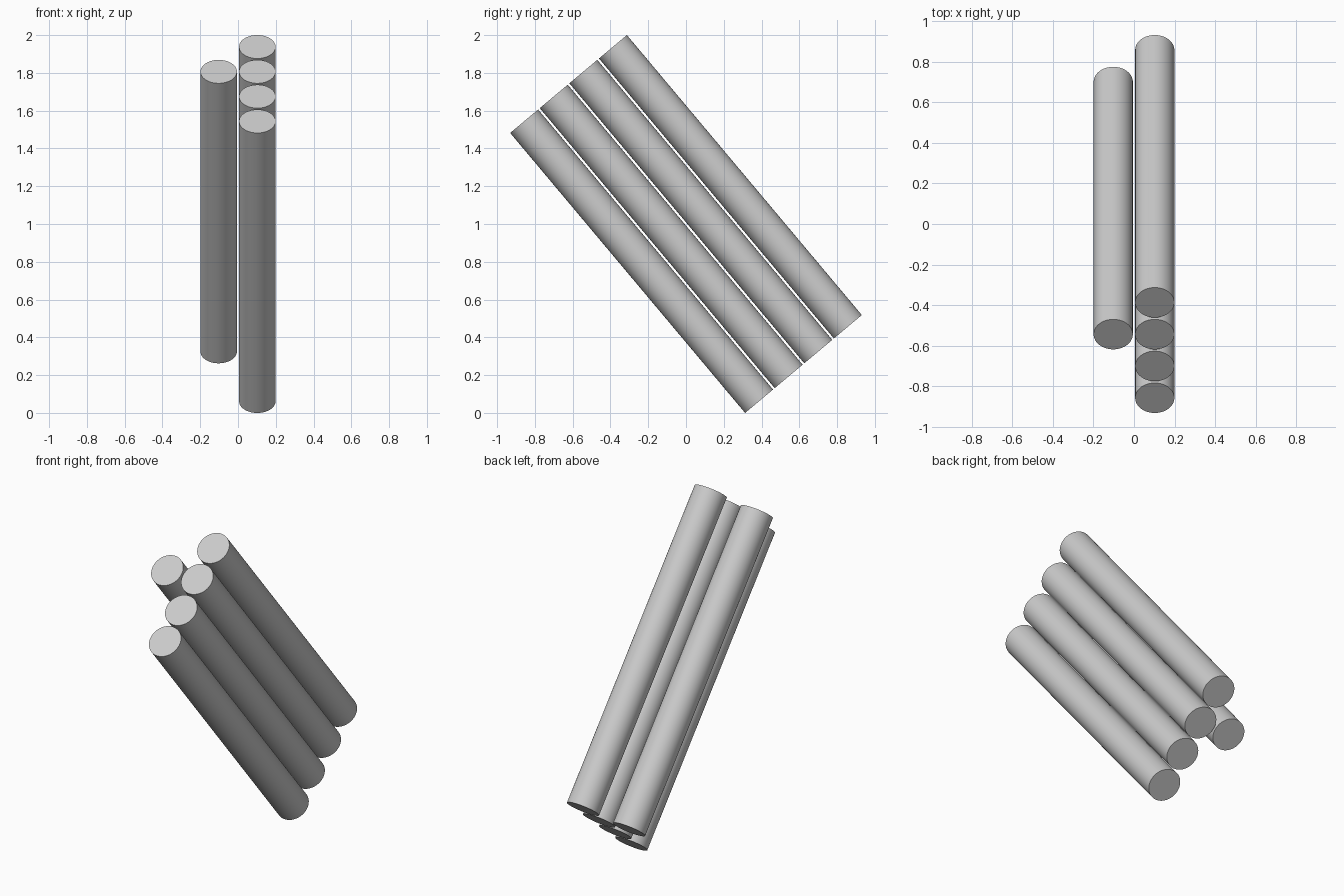
import bpy
import math
from mathutils import Matrix, Vector

cube = bpy.data.objects.get("Cube")
if cube:
    bpy.data.objects.remove(cube, do_unlink=True)

RADIUS = 0.0965
LENGTH = 1.935
PITCH = 0.2045
TILT = Matrix.Rotation(math.radians(40), 4, 'X')

# Plain grey finish
grey = bpy.data.materials.new("plain_grey")
grey.use_nodes = True
colour = (0.6, 0.6, 0.6, 1)
grey.diffuse_color = colour
grey.node_tree.nodes["Principled BSDF"].inputs["Base Color"].default_value = colour


def add_rod(name, column, row):
    """Rod placed on the tilted grid; column and row count in pitches."""
    centre = TILT @ Vector((column * PITCH, row * PITCH, 0)) + Vector((0, 0, 1))
    bpy.ops.mesh.primitive_cylinder_add(
        vertices=64, radius=RADIUS, depth=LENGTH,
        location=centre, rotation=TILT.to_euler())
    rod = bpy.context.object
    rod.name = name
    rod.data.materials.append(grey)
    bpy.ops.object.shade_smooth_by_angle(angle=math.radians(30))


# Row of four rods on the left
for i in range(4):
    add_rod(f"left_rod_{i + 1}", 0.5, i - 1.5)

# Single rod on the right, beside the third of the row
add_rod("right_rod", -0.5, 0.5)
